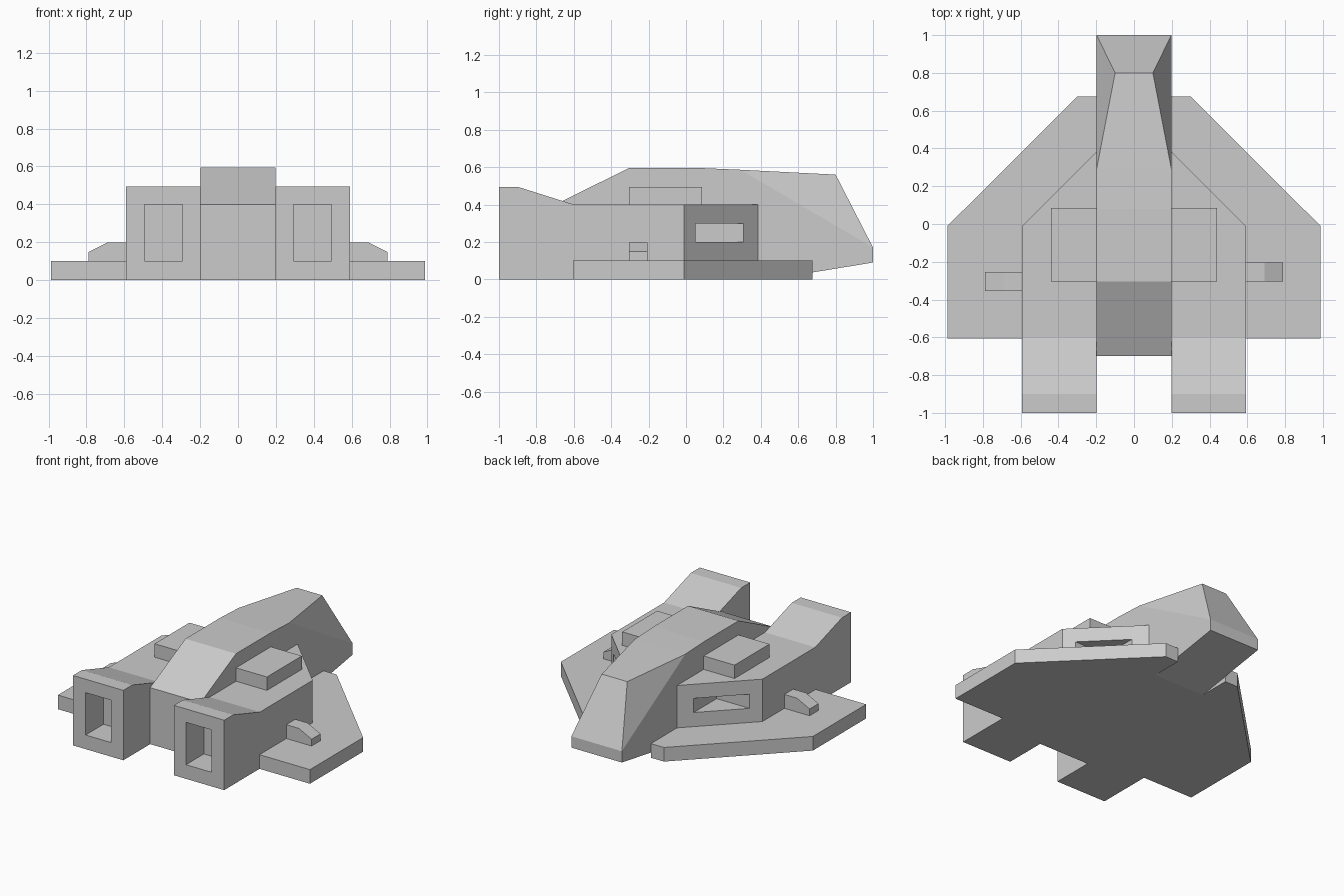
import bpy, bmesh
from mathutils import Vector

if "Cube" in bpy.data.objects:
    bpy.data.objects.remove(bpy.data.objects["Cube"])


def to_object(bm, name):
    bmesh.ops.recalc_face_normals(bm, faces=bm.faces)
    me = bpy.data.meshes.new(name)
    bm.to_mesh(me)
    bm.free()
    ob = bpy.data.objects.new(name, me)
    bpy.context.collection.objects.link(ob)
    return ob


def prism(points, direction):
    """Closed solid: a 3D polygon swept along a direction."""
    bm = bmesh.new()
    face = bm.faces.new([bm.verts.new(p) for p in points])
    swept = bmesh.ops.extrude_face_region(bm, geom=[face], use_keep_orig=True)
    verts = [g for g in swept["geom"] if isinstance(g, bmesh.types.BMVert)]
    bmesh.ops.translate(bm, verts=verts, vec=direction)
    bmesh.ops.recalc_face_normals(bm, faces=bm.faces)
    return bm


def plan(outline, z0, z1):
    return prism([(x, y, z0) for x, y in outline], (0, 0, z1 - z0))


def box(x0, x1, y0, y1, z0, z1):
    return plan([(x0, y0), (x1, y0), (x1, y1), (x0, y1)], z0, z1)


def mirror(ob):
    ob.modifiers.new("Mirror", 'MIRROR').use_mirror_merge = False


def carve(ob, cutter):
    mod = ob.modifiers.new("Cut", 'BOOLEAN')
    mod.operation = 'DIFFERENCE'
    mod.solver = 'EXACT'
    mod.object = cutter
    cutter.hide_render = True
    bpy.context.view_layer.objects.active = ob
    bpy.ops.object.modifier_apply(modifier=mod.name)
    bpy.data.objects.remove(cutter)


# Fuselage: convex hull with tapered canopy and nose
half = [(.198, -.7, 0), (.198, -.7, .4), (.198, -.305, .595), (.198, .08, .595),
        (.198, .29, .586), (.1, .8, .56), (.198, 1, .17), (.198, 1, .09), (.198, .45, 0)]
bm = bmesh.new()
for x, y, z in half:
    bm.verts.new((x, y, z))
    bm.verts.new((-x, y, z))
bmesh.ops.convex_hull(bm, input=bm.verts)
bmesh.ops.dissolve_limit(bm, angle_limit=.005, verts=bm.verts, edges=bm.edges)
to_object(bm, "fuselage")

# Engine pods: side profile, front corner sliced off at 45 degrees
profile = [(-1, 0), (.388, 0), (.388, .4), (-.6, .4), (-.9, .495), (-1, .495)]
bm = prism([(.198, y, z) for y, z in profile], (.394, 0, 0))
bmesh.ops.bisect_plane(bm, geom=bm.verts[:] + bm.edges[:] + bm.faces[:],
                       plane_co=Vector((.592, -.01, 0)), plane_no=Vector((1, 1, 0)),
                       clear_outer=True)
bmesh.ops.holes_fill(bm, edges=[e for e in bm.edges if e.is_boundary])
pod = to_object(bm, "engine_pod")

# Rear nozzle recess and front air intake
carve(pod, to_object(box(.293, .493, -1.2, -.8, .1, .4), "nozzle_cutter"))
intake = [(.275, .05), (.8, .05), (.275, .575)]
carve(pod, to_object(plan(intake, .2, .3), "intake_cutter"))
mirror(pod)

# Swept wings
wing = [(.198, .675), (.3, .675), (.987, -.01), (.987, -.605), (.592, -.605),
        (.592, -.01), (.198, .384)]
mirror(to_object(plan(wing, 0, .1), "wing"))

# Raised blocks beside the fuselage
mirror(to_object(box(.198, .44, -.305, .085, .4, .495), "top_block"))

# Small side fins, staggered front to back
fin = [(.592, .1), (.79, .1), (.79, .148), (.69, .198), (.592, .198)]
for side, y, name in ((1, -.305, "fin_right"), (-1, -.355, "fin_left")):
    to_object(prism([(side * x, y, z) for x, z in fin], (0, .1, 0)), name)
